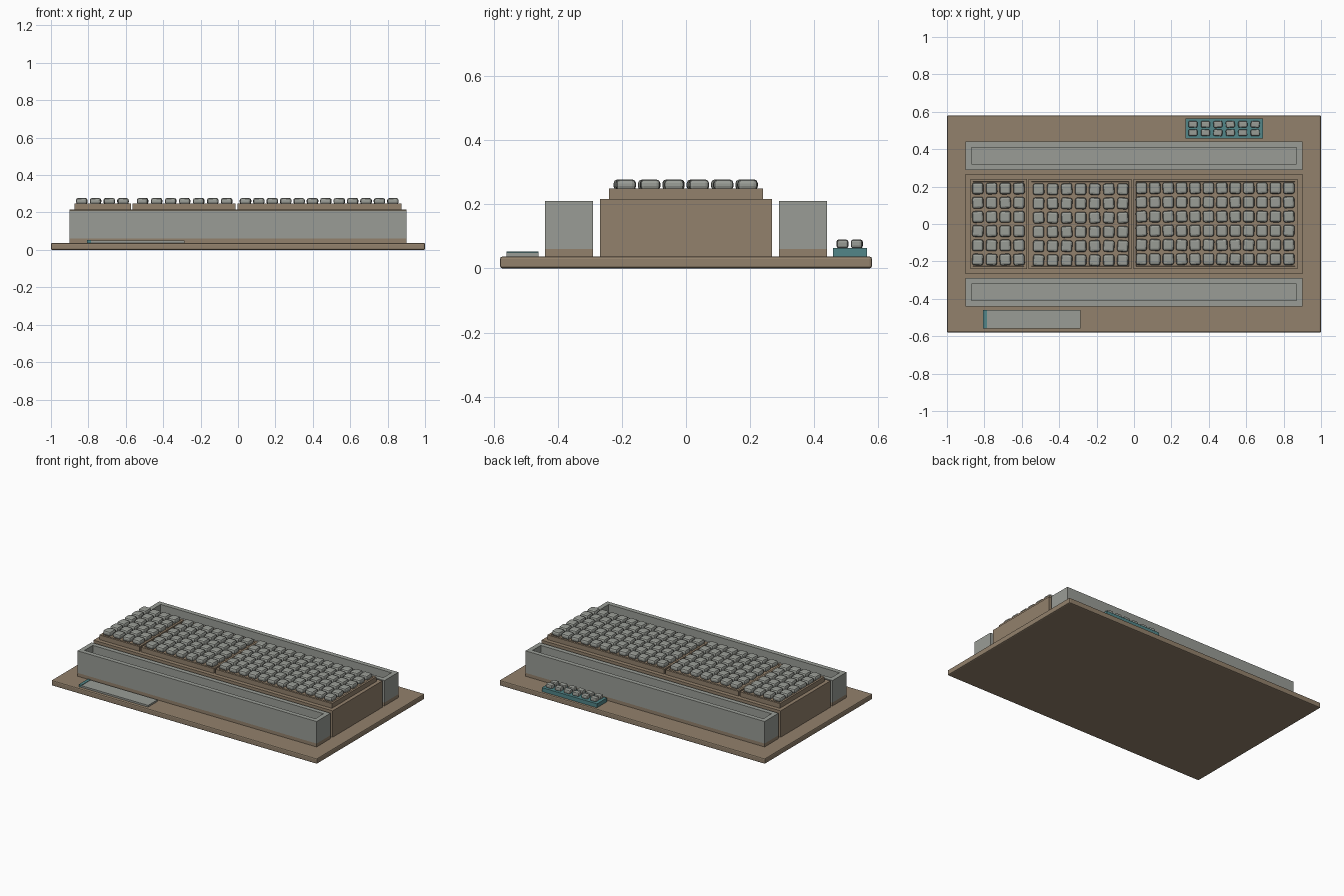
import bpy, bmesh, random
from mathutils import Matrix, Vector

random.seed(4)
cube = bpy.data.objects.get("Cube")
if cube:
    bpy.data.objects.remove(cube, do_unlink=True)


def make_material(name, colour):
    mat = bpy.data.materials.new(name)
    mat.use_nodes = True
    mat.diffuse_color = (*colour, 1)
    mat.node_tree.nodes["Principled BSDF"].inputs["Base Color"].default_value = (*colour, 1)
    return mat


brown = make_material("warm brown", (0.29, 0.22, 0.15))
grey = make_material("stone grey", (0.32, 0.335, 0.305))
teal = make_material("teal", (0.085, 0.24, 0.25))


def finish(name, bm, mat, bevel=0, segments=1):
    mesh = bpy.data.meshes.new(name)
    bm.to_mesh(mesh)
    bm.free()
    mesh.materials.append(mat)
    obj = bpy.data.objects.new(name, mesh)
    bpy.context.collection.objects.link(obj)
    if bevel:
        mod = obj.modifiers.new("edges", "BEVEL")
        mod.width = bevel
        mod.segments = segments
    return obj


def add_box(bm, low, high, turn=None):
    low, high = Vector(low), Vector(high)
    place = Matrix.Translation((low + high) / 2) @ (turn or Matrix())
    return bmesh.ops.create_cube(bm, size=1, matrix=place @ Matrix.Diagonal((*(high - low), 1)))


def box(name, x, y, z, mat, rim=0, depth=0, bevel=0):
    """Box from three ranges; rim and depth sink its top into a tray."""
    bm = bmesh.new()
    add_box(bm, (x[0], y[0], z[0]), (x[1], y[1], z[1]))
    if rim:
        bm.normal_update()
        top = max(bm.faces, key=lambda f: f.calc_center_median().z)
        for step in (0, -depth):
            # A second, nearly flat inset forms the sunken floor
            bmesh.ops.inset_region(bm, faces=[top], thickness=rim if step == 0 else 0.0005,
                                   depth=step, use_even_offset=True)
    return finish(name, bm, mat, bevel, 2)


def key_bank(name, x, y, columns, rows, size, z, bevel):
    """Grid of slightly crooked chamfered keys; x and y hold outer key centres."""
    bm = bmesh.new()
    for i in range(columns):
        for j in range(rows):
            cx = x[0] + (x[1] - x[0]) * i / (columns - 1)
            cy = y[0] + (y[1] - y[0]) * j / (rows - 1)
            turn = (Matrix.Rotation(random.uniform(-0.07, 0.07), 4, "Z")
                    @ Matrix.Rotation(random.uniform(-0.04, 0.04), 4, "Y"))
            add_box(bm, (cx - size[0] / 2, cy - size[1] / 2, z[0]),
                    (cx + size[0] / 2, cy + size[1] / 2, z[1]), turn)
    return finish(name, bm, grey, bevel, 2)


# Ground board and central bench
box("base_board", (-1, 1), (-0.58, 0.58), (0, 0.037), brown, bevel=0.007)
box("central_bench", (-0.9, 0.9), (-0.268, 0.268), (0.036, 0.217), brown)

# Three shallow trays on the bench, each with its keys
banks = [("left_end", (-0.875, -0.573), (-0.835, -0.615), 4, 0.0),
         ("middle", (-0.563, -0.014), (-0.51, -0.06), 7, -0.004),
         ("right_end", (-0.002, 0.875), (0.04, 0.828), 12, 0.002)]
for side, span, centres, columns, shift in banks:
    box(side + "_tray", span, (-0.24, 0.24), (0.217, 0.249), brown, 0.014, 0.004)
    key_bank(side + "_keys", centres, (-0.19 + shift, 0.19 + shift), columns, 6,
             (0.06, 0.062), (0.244, 0.277), 0.012)

# Long open troughs at the front and back, each on a brown plinth
for side, sign in (("front", -1), ("back", 1)):
    y = sorted((sign * 0.29, sign * 0.44))
    box(side + "_trough_plinth", (-0.9, 0.9), y, (0.036, 0.06), brown)
    box(side + "_trough", (-0.9, 0.9), y, (0.06, 0.21), grey, 0.031, 0.13)

# Flat plate with a teal end strip
box("front_plate", (-0.787, -0.285), (-0.56, -0.46), (0.036, 0.049), grey)
box("front_plate_end", (-0.807, -0.787), (-0.56, -0.46), (0.036, 0.052), teal)

# Small keypad on the back edge
box("keypad_base", (0.275, 0.69), (0.458, 0.565), (0.036, 0.064), teal)
key_bank("keypad_keys", (0.315, 0.648), (0.488, 0.533), 6, 2, (0.048, 0.036), (0.063, 0.09), 0.008)
